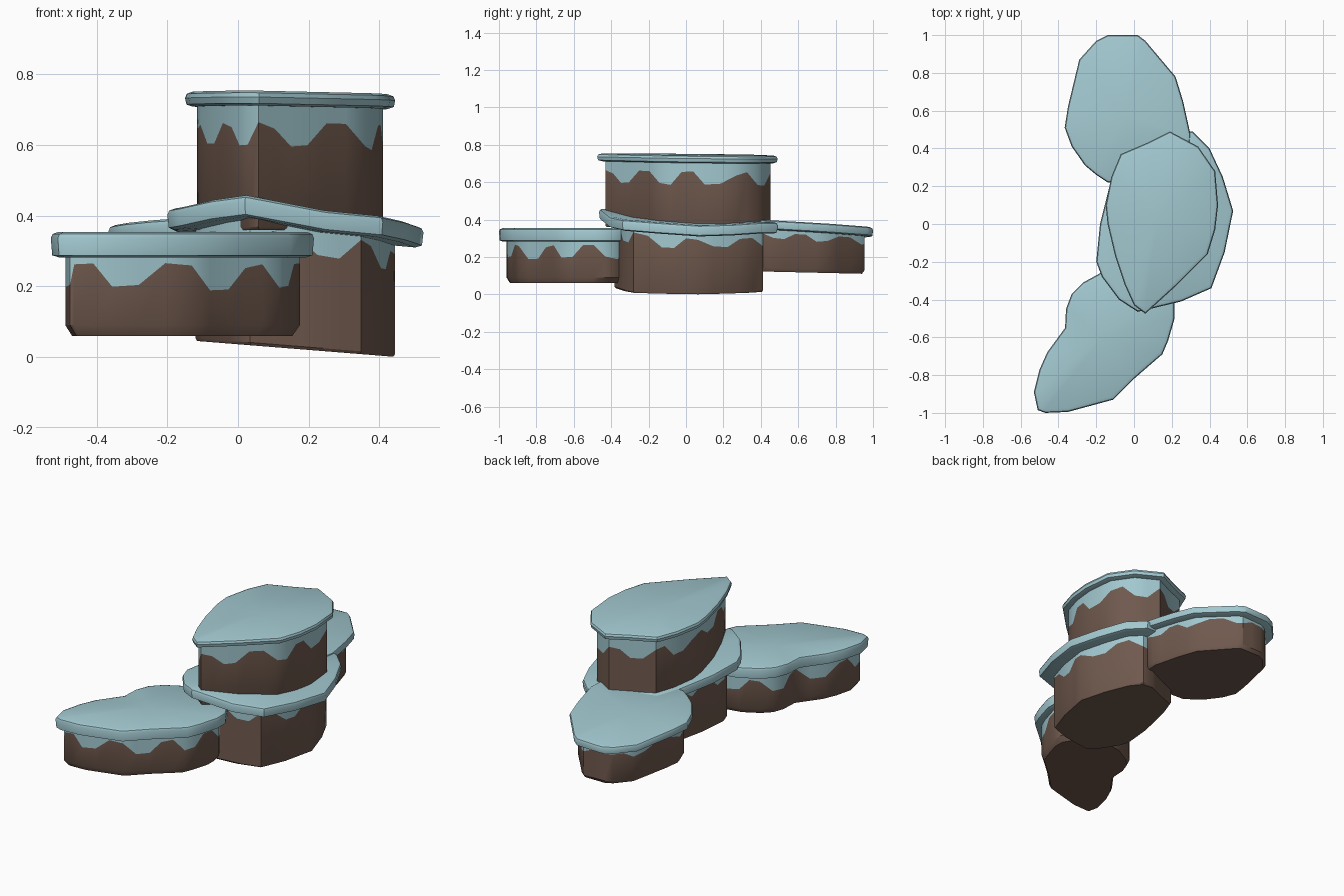
import bpy, bmesh, random
from mathutils import Vector

if "Cube" in bpy.data.objects:
    bpy.data.objects.remove(bpy.data.objects["Cube"])

random.seed(4)


def material(name, color):
    m = bpy.data.materials.new(name)
    m.diffuse_color = color
    m.use_nodes = True
    m.node_tree.nodes["Principled BSDF"].inputs["Base Color"].default_value = m.diffuse_color
    return m


ICE = material("pale_blue", (0.36, 0.58, 0.63, 1))
ROCK = material("brown_rock", (0.16, 0.10, 0.075, 1))


def inset(pts, d):
    """Shrink a counter-clockwise outline by d."""
    out = []
    for i, p in enumerate(pts):
        a = (p - pts[i - 1]).normalized()
        b = (pts[(i + 1) % len(pts)] - p).normalized()
        n = Vector((-a.y - b.y, a.x + b.x)).normalized()
        k = max(0.75, n.dot(Vector((-a.y, a.x))))
        out.append(p + n * d / k)
    return out


def subdivide(pts, step):
    """Add points along the outline so the drip edge can zigzag."""
    out = []
    for p, q in zip(pts, pts[1:] + pts[:1]):
        n = max(1, round((q - p).length / step))
        out += [p.lerp(q, i / n) for i in range(n)]
    return out


def loft(name, rings, blue_from, bottom=None, top=None):
    """Skin stacked rings, closing each end with a fan to a centre point."""
    bm = bmesh.new()
    vr = [[bm.verts.new(c) for c in r] for r in rings]
    n = len(vr[0])
    for k in range(len(vr) - 1):
        for i in range(n):
            j = (i + 1) % n
            f = bm.faces.new((vr[k][i], vr[k][j], vr[k + 1][j], vr[k + 1][i]))
            f.material_index = 1 if k >= blue_from else 0
    for r, flip in ((vr[0], True), (vr[-1], False)):
        c = bm.verts.new(sum((v.co for v in r), Vector()) / n)
        for i in range(n):
            a, b = r[i], r[(i + 1) % n]
            f = bm.faces.new((b, a, c) if flip else (a, b, c))
            f.material_index = 1 if (not flip or blue_from == 0) else 0
    bmesh.ops.recalc_face_normals(bm, faces=bm.faces)
    me = bpy.data.meshes.new(name)
    bm.to_mesh(me)
    bm.free()
    me.materials.append(ROCK)
    me.materials.append(ICE)
    ob = bpy.data.objects.new(name, me)
    bpy.context.collection.objects.link(ob)
    bpy.ops.object.select_all(action='DESELECT')
    ob.select_set(True)
    bpy.context.view_layer.objects.active = ob
    bpy.ops.object.shade_smooth_by_angle(angle=0.6)


def lift(pts, z):
    return [Vector((p.x, p.y, z(p))) for p in pts]


def platform(name, outline, ztop, thick, margin, zbase, drip, bevel):
    pts = [Vector(p[:2]) for p in outline]
    heights = [ztop(p) for p in outline]
    area = sum(a.cross(b) for a, b in zip(pts, pts[1:] + pts[:1]))
    if area < 0:
        pts.reverse()
        heights.reverse()

    # overhanging cap slab with softened rims
    def cap_ring(d, dz):
        return [Vector((p.x, p.y, h + dz)) for p, h in zip(inset(pts, d), heights)]
    loft(name + "_cap", [cap_ring(0.022, -thick), cap_ring(0.004, -thick + 0.006),
                         cap_ring(0, -0.018), cap_ring(0.005, -0.006),
                         cap_ring(0.02, 0)], 0)

    # rock body with a zigzag blue band below the cap
    def height(p):
        w = [1 / ((p - q).length_squared + 1e-4) for q in pts]
        return sum(a * b for a, b in zip(w, heights)) / sum(w)
    body = subdivide(inset(pts, margin), 0.07)
    small = [p.lerp(sum(body, Vector((0, 0))) / len(body), bevel * 2) for p in body]
    depths = [drip[0] + (drip[1] - drip[0]) * (0.75 * (i // 2 % 2) + 0.25 * random.random())
              for i in range(len(body))]
    zig = [Vector((p.x, p.y, height(p) - thick - d)) for p, d in zip(body, depths)]
    loft(name + "_body", [lift(small, zbase), lift(body, lambda p: zbase(p) + bevel),
                          zig, lift(body, lambda p: height(p) - thick + 0.018)], 2)


# front left platform
platform("front_rock", [
    (-.51, -.985), (-.53, -.89), (-.50, -.77), (-.46, -.68), (-.365, -.55), (-.36, -.45),
    (-.33, -.37), (-.27, -.31), (-.16, -.25), (-.05, -.23), (.08, -.27), (.17, -.34),
    (.215, -.42), (.215, -.5), (.18, -.62), (.15, -.69), (0, -.82), (-.11, -.93),
    (-.35, -.995), (-.47, -1)],
    lambda p: .354, .072, .04, lambda p: .06, (.015, .095), .03)

# back platform
platform("back_rock", [
    (-.14, 1), (.02, 1), (.06, .97), (.22, .78), (.26, .65), (.3, .47), (.29, .38),
    (.2, .28), (.05, .21), (-.14, .22), (-.2, .26), (-.26, .31), (-.33, .41),
    (-.367, .51), (-.35, .62), (-.29, .87), (-.2, .97)],
    lambda p: .41 - .05 * p[1] + .03 * p[0], .05, .045,
    lambda p: .132 - .023 * p.y, (.01, .05), .02)

# large middle platform, with a tilted and warped cap
platform("middle_rock", [
    (-.12, .24, .40), (-.07, .37, .395), (.07, .43, .39), (.19, .49, .387),
    (.31, .49, .385), (.4, .4, .385), (.47, .25, .375), (.525, .07, .37),
    (.48, -.15, .385), (.41, -.34, .40), (.25, -.41, .415), (.02, -.465, .458),
    (-.08, -.4, .445), (-.17, -.28, .425), (-.2, -.2, .42), (-.18, 0, .41)],
    lambda p: p[2], .06, .078, lambda p: .036 - .08 * p.x, (.01, .08), .008)

# tall upper platform
platform("upper_rock", [
    (-.12, .25), (-.07, .37), (.07, .43), (.19, .49), (.34, .41), (.43, .28), (.445, .1),
    (.43, -.03), (.39, -.16), (.22, -.33), (.06, -.475), (0, -.43), (-.05, -.32),
    (-.1, -.17), (-.14, 0), (-.15, .1)],
    lambda p: .75 - .012 * p[0] - .01 * p[1], .042, .034,
    lambda p: .36, (.045, .125), .008)
